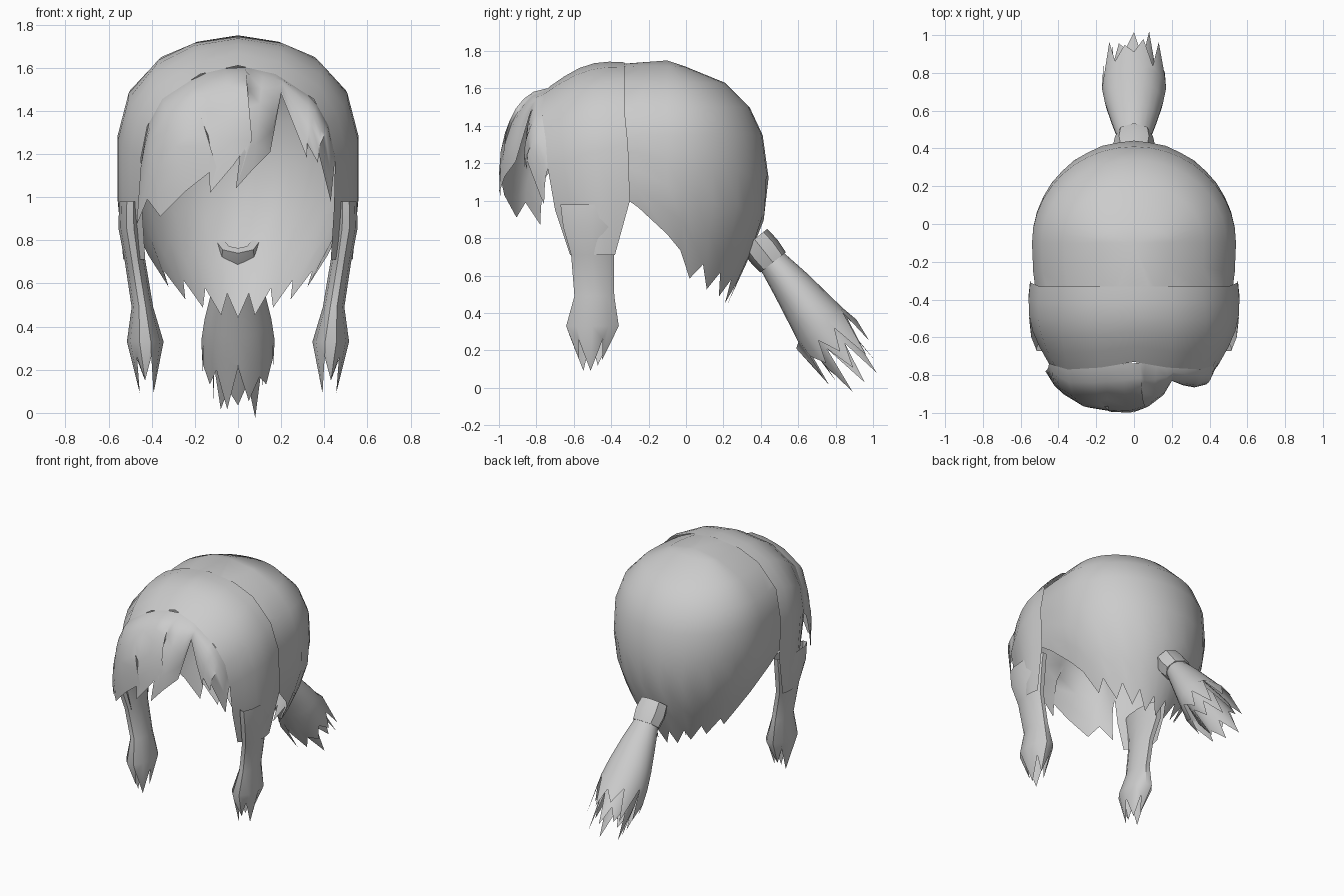
import bpy, bmesh, math
from mathutils import Vector

if "Cube" in bpy.data.objects:
    bpy.data.objects.remove(bpy.data.objects["Cube"])

grey = bpy.data.materials.new("hair_grey")
grey.diffuse_color = (0.6, 0.6, 0.6, 1)
grey.use_nodes = True
grey.node_tree.nodes["Principled BSDF"].inputs["Base Color"].default_value = grey.diffuse_color


def lerp_table(t, table):
    """Piecewise linear lookup; each row is (key, value, value...), keys rising."""
    if t <= table[0][0]:
        return table[0][1:]
    for a, b in zip(table, table[1:]):
        if t <= b[0]:
            f = (t - a[0]) / (b[0] - a[0])
            return tuple(p + (q - p) * f for p, q in zip(a[1:], b[1:]))
    return table[-1][1:]


def grid_object(name, rows, closed=False, cut_y=None, angle=50):
    """Skin a list of point rows into a smooth sheet or tube."""
    bm = bmesh.new()
    vs = [[bm.verts.new(p) for p in row] for row in rows]
    n = len(rows[0])
    for a, b in zip(vs, vs[1:]):
        for i in range(n if closed else n - 1):
            j = (i + 1) % n
            bm.faces.new((a[i], b[i], b[j], a[j]))
    bmesh.ops.remove_doubles(bm, verts=bm.verts, dist=0.0005)
    if cut_y is not None:
        bmesh.ops.bisect_plane(bm, geom=bm.verts[:] + bm.edges[:] + bm.faces[:],
                               plane_co=(0, cut_y, 0), plane_no=(0, -1, 0), clear_outer=True)
    bmesh.ops.recalc_face_normals(bm, faces=bm.faces)
    me = bpy.data.meshes.new(name)
    bm.to_mesh(me)
    bm.free()
    me.materials.append(grey)
    ob = bpy.data.objects.new(name, me)
    bpy.context.collection.objects.link(ob)
    bpy.ops.object.select_all(action='DESELECT')
    ob.select_set(True)
    bpy.context.view_layer.objects.active = ob
    bpy.ops.object.shade_smooth_by_angle(angle=math.radians(angle))
    return ob


# Back cap: dome of ellipses (height, half width, back reach, front reach)
CAP = [(0.40, 0.22, 0.30, 0.9), (0.68, 0.40, 0.43, 1.0), (0.87, 0.48, 0.51, 1.0),
       (1.06, 0.54, 0.55, 1.0), (1.35, 0.54, 0.51, 1.0), (1.50, 0.49, 0.44, 1.0),
       (1.63, 0.37, 0.31, 0.8), (1.72, 0.19, 0.09, 0.4), (1.75, 0, 0, 0)]
RIM = [(-0.35, 1.10), (-0.2, 1.0), (-0.1, 0.92), (0.0, 0.82), (0.16, 0.67), (0.45, 0.60),
       (0.8, 0.54), (1.0, 0.49)]
COLS = 40
rows = [[] for _ in range(9)]
for i in range(COLS):
    phi = math.tau * i / COLS
    s, c = math.sin(phi), math.cos(phi)
    rim = lerp_table(s, RIM)[0]
    if s > 0.1:
        rim += 0.06 if i % 2 else -0.05
    levels = [1.75, 1.72, 1.63, 1.5, 1.35] + [1.35 + (rim - 1.35) * k / 4 for k in (1, 2, 3, 4)]
    for row, z in zip(rows, levels):
        w, back, front = lerp_table(z, CAP)
        row.append((c * w, -0.1 + s * (back if s > 0 else front), z))
grid_object("back_cap", rows, closed=True, cut_y=-0.40)

# Arched band over the crown, falling into both side locks
BAND = [((0, -0.73, 1.61), (0, -0.33, 1.74)),
        ((0.175, -0.76, 1.57), (0.20, -0.33, 1.715)),
        ((0.35, -0.77, 1.456), (0.355, -0.33, 1.65)),
        ((0.42, -0.75, 1.33), (0.50, -0.33, 1.495)),
        ((0.45, -0.74, 1.18), (0.55, -0.31, 1.30)),
        ((0.445, -0.70, 0.95), (0.55, -0.30, 1.0)),
        ((0.43, -0.62, 0.71), (0.52, -0.38, 0.71))]
rows = []
for k in range(6):
    t = k / 5
    half = []
    for front, back in BAND:
        p = Vector(front).lerp(Vector(back), t)
        out = Vector((p.x, 0, max(p.z - 1.1, 0))).normalized()
        half.append(p + out * 0.05 * math.sin(math.pi * t))
    rows.append([Vector((-p.x, p.y, p.z)) for p in reversed(half[1:])] + half)
grid_object("crown_band", rows)

# Side locks: (height, centre x, radius x, centre y, radius y), ending in points
LOCK = [(0.98, 0.50, 0.05, -0.50, 0.18), (0.86, 0.50, 0.055, -0.50, 0.165),
        (0.71, 0.478, 0.048, -0.50, 0.12), (0.49, 0.443, 0.05, -0.49, 0.112),
        (0.33, 0.43, 0.085, -0.50, 0.148)]
for side, name in ((1, "right_lock"), (-1, "left_lock")):
    rows = []
    for z, xc, rx, yc, ry in LOCK:
        rows.append([(side * (xc + rx * math.cos(math.tau * i / 10)),
                      yc + ry * math.sin(math.tau * i / 10), z) for i in range(10)])
    tips = []
    for i in range(10):
        a = math.tau * i / 10
        r, z = (0.85, 0.26) if i % 2 else (0.5, 0.09 + 0.03 * (i % 3))
        tips.append((side * (0.42 + 0.07 * r * math.cos(a)), -0.51 + 0.13 * r * math.sin(a), z))
    grid_object(name, rows + [tips], closed=True)

# Fringe: hangs from the band's front arch, bulging forward to a ragged hem
ARCH = [(-1, -0.45, -0.73, 1.15), (-0.8, -0.42, -0.75, 1.33), (-0.6, -0.35, -0.77, 1.456),
        (-0.3, -0.175, -0.76, 1.57), (0, 0, -0.73, 1.61), (0.3, 0.175, -0.76, 1.57),
        (0.6, 0.35, -0.77, 1.456), (0.8, 0.42, -0.75, 1.33), (1, 0.45, -0.73, 1.18)]
PLAN = [(-0.48, -0.76), (-0.43, -0.85), (-0.33, -0.93), (-0.2, -0.99), (0, -1.0), (0.09, -0.96),
        (0.15, -0.91), (0.2, -0.83), (0.3, -0.87), (0.38, -0.85), (0.44, -0.74)]
# Hem points: place along the arch, x, height
HEM = [(-1, -0.47, 0.87), (-0.88, -0.42, 0.99), (-0.78, -0.36, 0.91), (-0.6, -0.24, 1.03),
       (-0.38, -0.10, 1.14), (-0.25, -0.13, 1.02), (-0.1, -0.02, 1.15), (0.06, 0.065, 1.27),
       (0.1, -0.01, 1.04), (0.2, 0.07, 1.13), (0.3, 0.15, 1.21), (0.36, 0.2, 1.48),
       (0.46, 0.26, 1.33), (0.56, 0.32, 1.18), (0.64, 0.32, 1.25), (0.72, 0.37, 1.16),
       (0.8, 0.37, 1.22), (0.9, 0.42, 1.02), (1, 0.43, 0.98)]
rows = [[] for _ in range(7)]
for t, x, z in HEM:
    top = lerp_table(t, ARCH)
    y = lerp_table(x, PLAN)[0]
    for k, row in enumerate(rows):
        f = (k / 6) ** 1.6
        g = math.sqrt(1 - (1 - f) ** 2)
        row.append((top[0] + (x - top[0]) * f, top[1] + (y - top[1]) * g,
                    top[2] + (z - top[2]) * f))
grid_object("fringe", rows)

# Ponytail: rings along a sloping axis
AXIS, UP, ROOT = Vector((0, 0.62, -0.78)), Vector((0, 0.78, 0.62)), Vector((0, 0.465, 0.67))


def tail_ring(d, rx, ru, n, shift=0.0):
    c = ROOT + AXIS * d + UP * shift
    return [c + Vector((rx * math.cos(math.tau * i / n), 0, 0))
            + UP * ru * math.sin(math.tau * i / n) for i in range(n)]


grid_object("hair_tie", [tail_ring(-0.16, 0.06, 0.05, 8), tail_ring(-0.16, 0.10, 0.088, 8),
                         tail_ring(-0.08, 0.112, 0.095, 8), tail_ring(0, 0.10, 0.088, 8),
                         tail_ring(0, 0.06, 0.05, 8)], closed=True, angle=40)


def tail(name, scale, notch, tip, n):
    """Flared tube whose hem alternates notches and strand tips."""
    rows = [tail_ring(d, rx * scale, ru * scale, n, sh) for d, rx, ru, sh in
            ((-0.02, 0.085, 0.075, 0), (0.15, 0.125, 0.105, 0), (0.3, 0.155, 0.13, -0.005),
             (0.42, 0.17, 0.15, -0.01))]
    hem = []
    for i in range(n):
        a = math.tau * i / n
        d = notch + 0.04 * (i % 3 - 1) if i % 2 else tip + 0.05 * (i % 3 - 1)
        r = scale * (1.0 if i % 2 else 0.95)
        hem.append(ROOT + AXIS * d + Vector((0.17 * r * math.cos(a), 0, 0))
                   + UP * (0.175 * r * math.sin(a) - 0.015))
    grid_object(name, rows + [hem], closed=True)


tail("ponytail", 1.0, 0.48, 0.65, 20)
tail("ponytail_inner", 0.7, 0.58, 0.76, 16)
